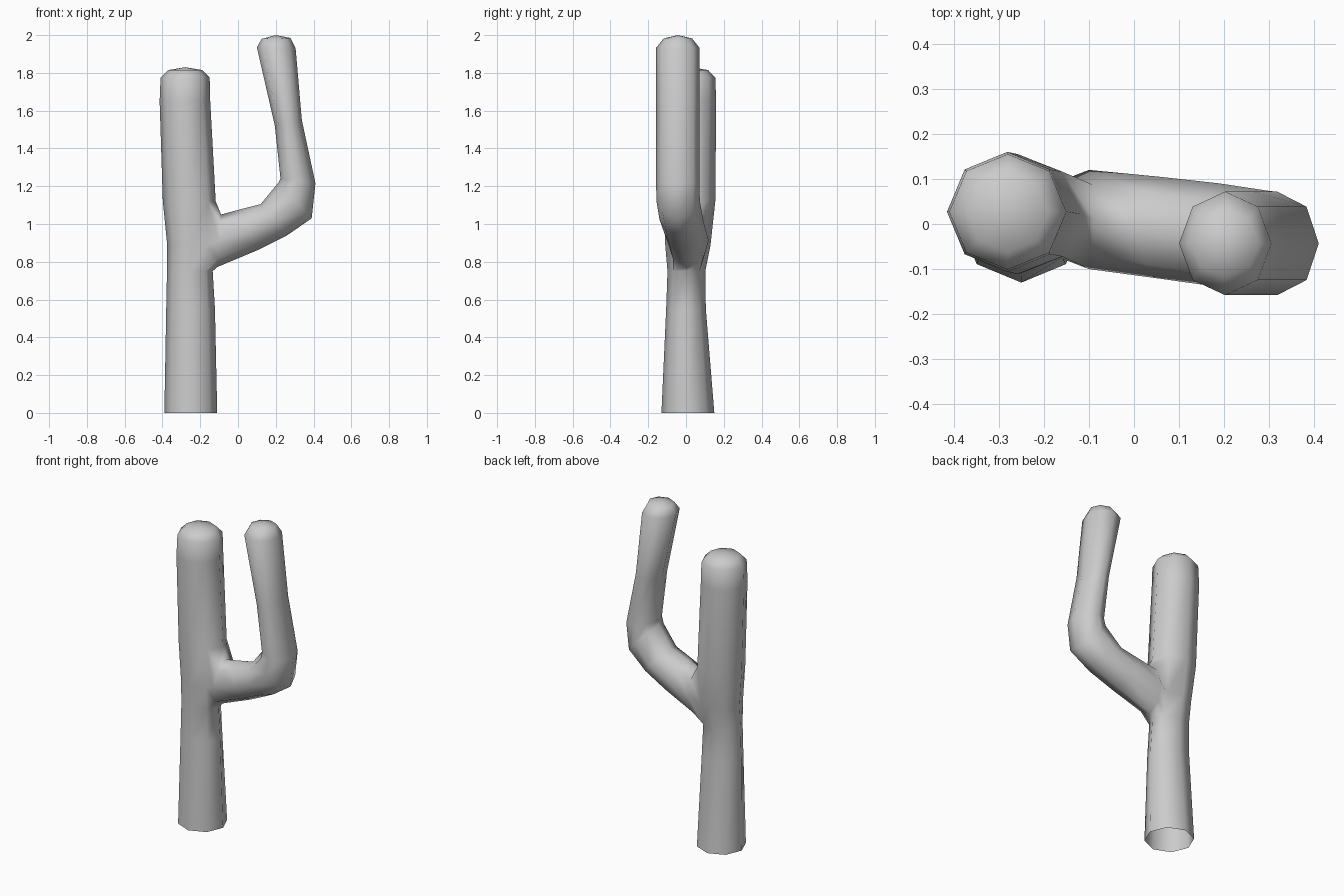
import bpy
import bmesh
from math import cos, sin, pi
from mathutils import Vector

cube = bpy.data.objects.get("Cube")
if cube:
    bpy.data.objects.remove(cube)

SIDES = 8
bm = bmesh.new()


def ring(centre, across, half_y):
    """Eight vertices around centre, starting on the 'across' side."""
    side = Vector((0, half_y, 0))
    return [bm.verts.new(centre + across * cos(2 * pi * i / SIDES) + side * sin(2 * pi * i / SIDES))
            for i in range(SIDES)]


def bridge(a, b, skip=()):
    for i in range(SIDES):
        if i not in skip:
            j = (i + 1) % SIDES
            bm.faces.new((a[i], a[j], b[j], b[i]))


def cap(last, tip):
    top = bm.verts.new(tip)
    for i in range(SIDES):
        bm.faces.new((last[i], last[(i + 1) % SIDES], top))


# Trunk: height, centre x, centre y, half width, half depth; open at the base
trunk = [ring(Vector((x, y, z)), Vector((rx, 0, 0)), ry) for z, x, y, rx, ry in (
    (0, -.25, .01, .14, .14),
    (.55, -.251, 0, .129, .105),
    (.75, -.255, .002, .121, .1),
    (.89, -.252, .01, .123, .12),
    (1.12, -.258, .022, .14, .133),
    (1.65, -.281, .027, .134, .133),
    (1.775, -.28, .027, .13, .128),
    (1.815, -.28, .027, .09, .09))]
for n in range(len(trunk) - 1):
    # Leave an eight-sided opening where the arm grows out
    bridge(trunk[n], trunk[n + 1], (0, SIDES - 1) if n in (2, 3) else ())
cap(trunk[-1], (-.28, .027, 1.83))

# Arm: outer x, z, inner x, z, centre y, half depth
low, mid, high = trunk[2:5]
previous = [low[0], low[1], mid[1], high[1], high[0], high[7], mid[7], low[7]]
for ox, oz, ix, iz, y, ry in (
        (-.11, .772, -.09, 1.05, .01, .11),
        (.1, .86, .01, 1.077, -.008, .113),
        (.26, .94, .12, 1.105, -.025, .115),
        (.39, 1.03, .215, 1.22, -.042, .115),
        (.41, 1.215, .225, 1.24, -.043, .115),
        (.338, 1.55, .195, 1.52, -.043, .115),
        (.305, 1.93, .1, 1.935, -.043, .115),
        (.278, 1.985, .125, 1.98, -.043, .075)):
    outer, inner = Vector((ox, y, oz)), Vector((ix, y, iz))
    current = ring((outer + inner) / 2, (outer - inner) / 2, ry)
    bridge(previous, current)
    previous = current
cap(previous, (.2, -.043, 2))

bmesh.ops.recalc_face_normals(bm, faces=bm.faces)
for face in bm.faces:
    face.smooth = True
mesh = bpy.data.meshes.new("cactus_body")
bm.to_mesh(mesh)
bm.free()

# Plain grey
grey = bpy.data.materials.new("plain_grey")
grey.use_nodes = True
colour = (.6, .6, .6, 1)
grey.diffuse_color = colour
grey.node_tree.nodes["Principled BSDF"].inputs["Base Color"].default_value = colour
mesh.materials.append(grey)
body = bpy.data.objects.new("cactus_body", mesh)
bpy.context.collection.objects.link(body)
